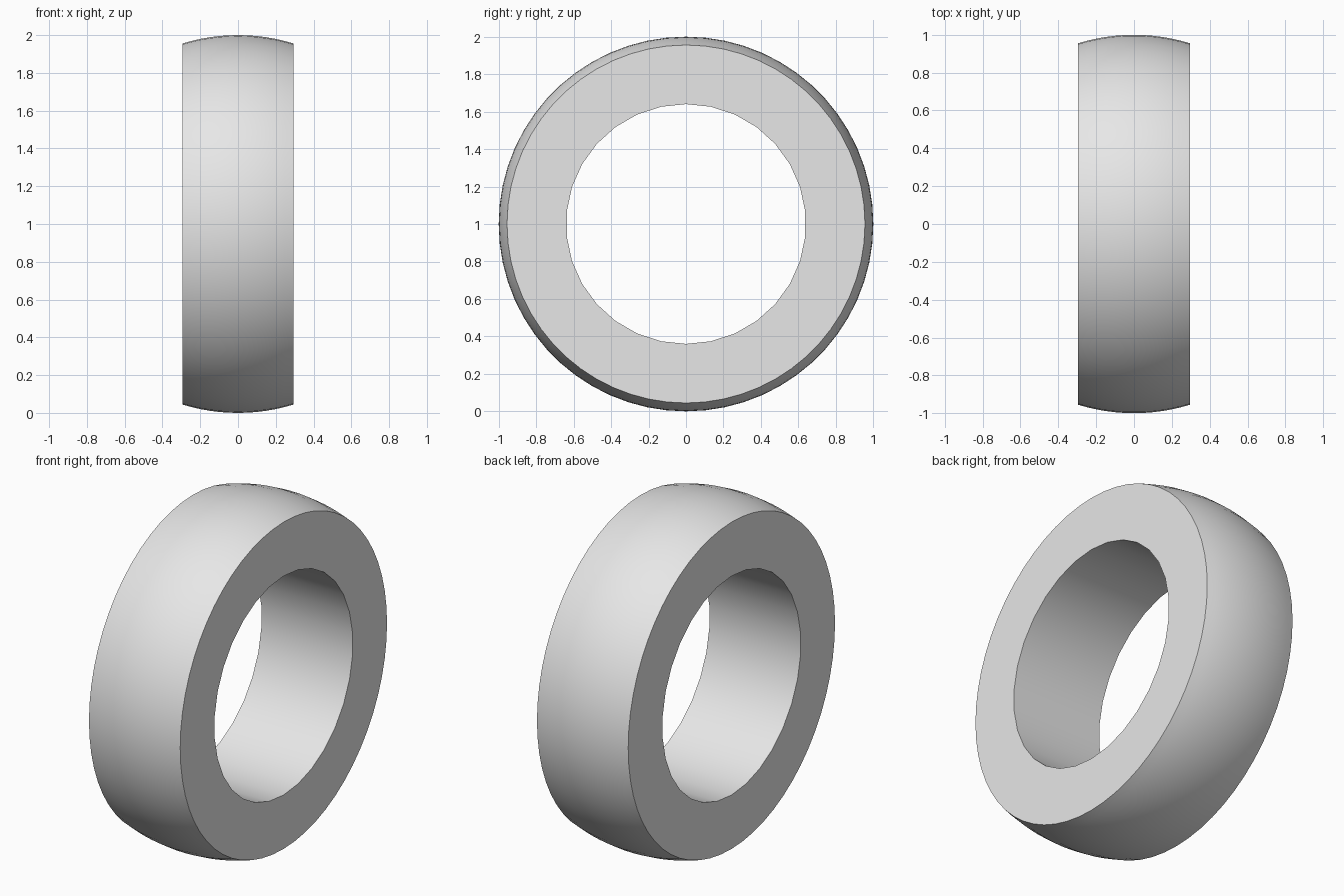
import bpy, bmesh
from math import sin, cos, pi, radians, asin

cube = bpy.data.objects.get("Cube")
if cube:
    bpy.data.objects.remove(cube, do_unlink=True)

RADIUS, BORE, HALF_WIDTH = 1.0, 0.64, 0.295
BORE_SIDES = 30
OUTER_SIDES = BORE_SIDES * 2
BANDS = 12

grey = bpy.data.materials.new("light grey")
grey.use_nodes = True
colour = (0.8, 0.8, 0.8, 1)
grey.diffuse_color = colour
grey.node_tree.nodes["Principled BSDF"].inputs["Base Color"].default_value = colour

bm = bmesh.new()


def ring(x, radius, sides):
    """Circle of vertices around the x axis."""
    angles = [2 * pi * i / sides for i in range(sides)]
    return [bm.verts.new((x, radius * sin(a), RADIUS + radius * cos(a))) for a in angles]


def bridge(a, b):
    """Quads between two rings with equal sides."""
    n = len(a)
    for i in range(n):
        j = (i + 1) % n
        bm.faces.new((a[i], a[j], b[j], b[i]))


# Outer spherical band
tilt = asin(HALF_WIDTH / RADIUS)
band = []
for k in range(BANDS + 1):
    t = tilt * (2 * k / BANDS - 1)
    band.append(ring(RADIUS * sin(t), RADIUS * cos(t), OUTER_SIDES))
for a, b in zip(band, band[1:]):
    bridge(a, b)

# Straight bore
bore = [ring(x, BORE, BORE_SIDES) for x in (-HALF_WIDTH, HALF_WIDTH)]
bridge(*bore)

# Flat annular end faces, two outer edges to each bore edge
for outer, inner in ((band[0], bore[0]), (band[-1], bore[1])):
    for i in range(BORE_SIDES):
        arc = [outer[(2 * i + s) % OUTER_SIDES] for s in range(3)]
        bm.faces.new(arc + [inner[(i + 1) % BORE_SIDES], inner[i]])

bmesh.ops.recalc_face_normals(bm, faces=bm.faces)
mesh = bpy.data.meshes.new("spherical_ring")
bm.to_mesh(mesh)
bm.free()
mesh.materials.append(grey)

obj = bpy.data.objects.new("spherical_ring", mesh)
bpy.context.collection.objects.link(obj)
for other in bpy.context.selected_objects:
    other.select_set(False)
obj.select_set(True)
bpy.context.view_layer.objects.active = obj
bpy.ops.object.shade_smooth_by_angle(angle=radians(30))
